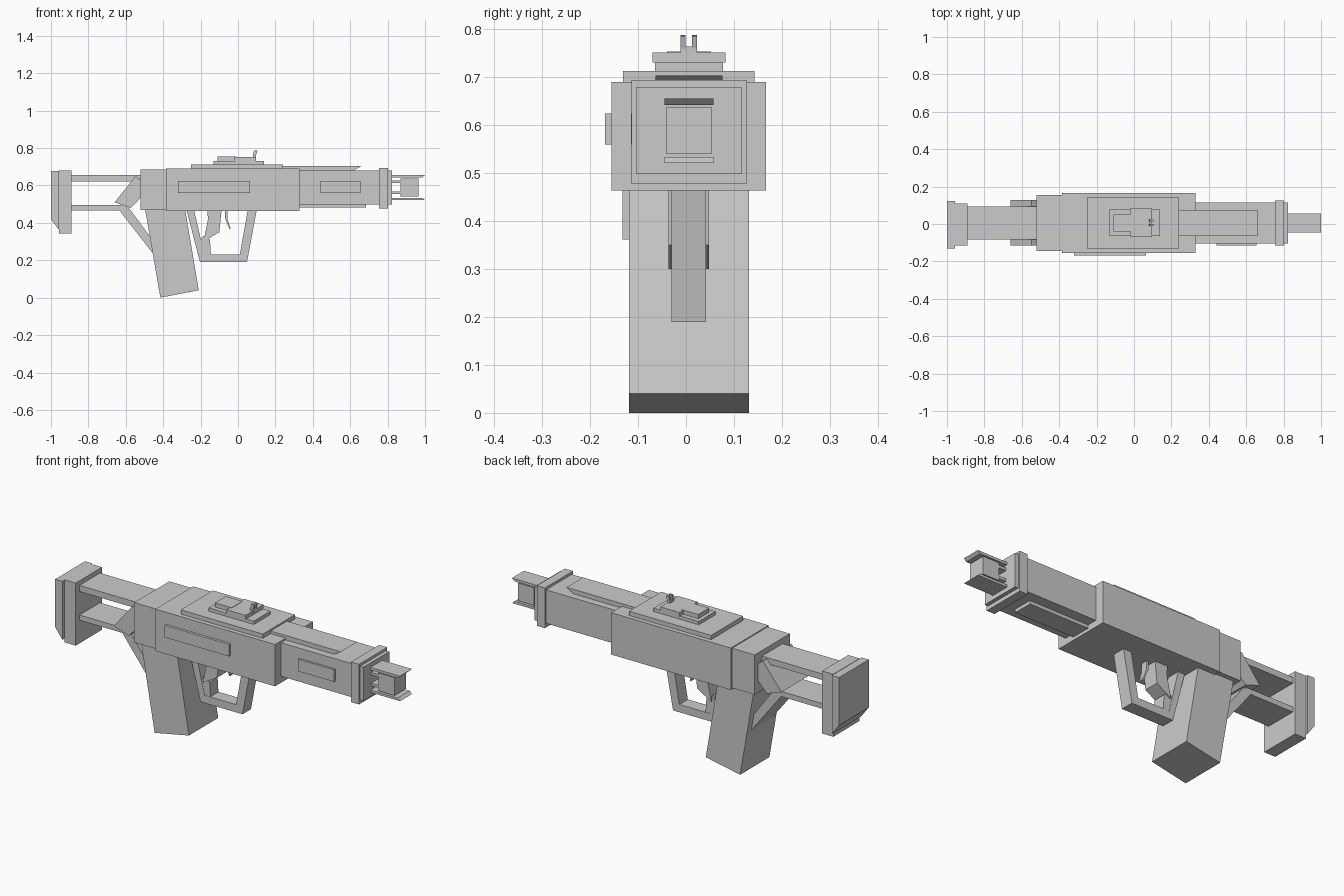
import bpy, bmesh

CY = 0.006  # centre line of the body


def prism(name, pts, half, cy=CY):
    """Extrude an x-z profile across y."""
    bm = bmesh.new()
    face = bm.faces.new([bm.verts.new((x, cy - half, z)) for x, z in pts])
    out = bmesh.ops.extrude_face_region(bm, geom=[face])
    verts = [v for v in out["geom"] if isinstance(v, bmesh.types.BMVert)]
    bmesh.ops.translate(bm, verts=verts, vec=(0, 2 * half, 0))
    bmesh.ops.recalc_face_normals(bm, faces=bm.faces)
    mesh = bpy.data.meshes.new(name)
    bm.to_mesh(mesh)
    bm.free()
    ob = bpy.data.objects.new(name, mesh)
    bpy.context.collection.objects.link(ob)
    return ob


def box(name, x0, x1, z0, z1, half, cy=CY):
    return prism(name, [(x0, z0), (x1, z0), (x1, z1), (x0, z1)], half, cy)


# Body
box("receiver", -0.385, 0.33, 0.464, 0.69, 0.161)
box("rear_block", -0.52, -0.385, 0.47, 0.685, 0.15)
box("handguard", 0.33, 0.755, 0.499, 0.68, 0.11)
box("handguard_underside", 0.33, 0.685, 0.481, 0.499, 0.054)
box("muzzle_collar", 0.755, 0.803, 0.477, 0.694, 0.12)
box("muzzle_face", 0.803, 0.823, 0.498, 0.68, 0.11)

# Raised side panels, front side only
box("receiver_panel", -0.32, 0.065, 0.56, 0.625, 0.015, -0.154)
box("handguard_panel", 0.44, 0.655, 0.56, 0.625, 0.015, -0.1)

# Top rail and sight
box("top_rail", -0.25, 0.24, 0.69, 0.713, 0.137)
prism("top_strip", [(0.24, 0.68), (0.62, 0.68), (0.66, 0.704), (0.24, 0.704)], 0.07)
box("sight_base", -0.13, 0.14, 0.713, 0.731, 0.071)
box("sight_body_rear", -0.11, -0.01, 0.731, 0.754, 0.046)
box("sight_body_front", -0.02, 0.095, 0.731, 0.752, 0.076)
box("sight_notch", 0.08, 0.096, 0.74, 0.764, 0.017)
for i, s in enumerate((-1, 1)):
    prism(f"sight_post_{i}", [(0.08, 0.76), (0.096, 0.76), (0.104, 0.786), (0.086, 0.788)],
          0.005, CY + s * 0.012)

# Muzzle
box("muzzle_core", 0.87, 0.965, 0.541, 0.637, 0.048)
prism("muzzle_prong_top", [(0.823, 0.642), (0.985, 0.642), (1.0, 0.656), (0.823, 0.656)], 0.051)
prism("muzzle_prong_bottom", [(0.823, 0.534), (0.985, 0.534), (1.0, 0.521), (0.823, 0.521)], 0.051)
for i, z in enumerate((0.562, 0.62)):
    box(f"muzzle_link_{i}", 0.82, 0.875, z - 0.007, z + 0.007, 0.045)

# Stock
box("stock_bar_top", -0.9, -0.51, 0.622, 0.655, 0.088)
box("stock_bar_bottom", -0.9, -0.6, 0.467, 0.495, 0.088)
box("butt_inner", -0.957, -0.89, 0.342, 0.68, 0.112, -0.002)
prism("butt_plate", [(-1, 0.42), (-0.957, 0.362), (-0.957, 0.678), (-1, 0.678)], 0.127, -0.005)
prism("stock_hinge", [(-0.66, 0.51), (-0.573, 0.48), (-0.515, 0.54), (-0.515, 0.625), (-0.548, 0.65)], 0.122)
prism("stock_strut", [(-0.635, 0.468), (-0.61, 0.495), (-0.595, 0.495), (-0.45, 0.3), (-0.45, 0.23)], 0.088)

# Magazine
prism("magazine", [(-0.497, 0.475), (-0.415, 0.004), (-0.21, 0.04), (-0.283, 0.475)], 0.125)
bpy.data.objects["magazine"].data.vertices[1].co.z = 0.0
bpy.data.objects["magazine"].data.vertices[5].co.z = 0.0

# Trigger group
prism("trigger_guard", [(-0.275, 0.468), (-0.203, 0.19), (0.048, 0.19), (0.1, 0.468), (0.052, 0.468),
                        (0.01, 0.232), (-0.155, 0.232), (-0.18, 0.232), (-0.235, 0.468)], 0.036)
prism("grip_block", [(-0.165, 0.468), (-0.16, 0.42), (-0.185, 0.3), (-0.1, 0.35), (-0.088, 0.468)], 0.042)
prism("guard_brace", [(-0.205, 0.3), (-0.18, 0.22), (-0.145, 0.232), (-0.15, 0.31), (-0.185, 0.33)], 0.034)
prism("trigger", [(-0.07, 0.468), (-0.068, 0.42), (-0.043, 0.363), (-0.04, 0.372),
                  (-0.056, 0.42), (-0.056, 0.468)], 0.018)
